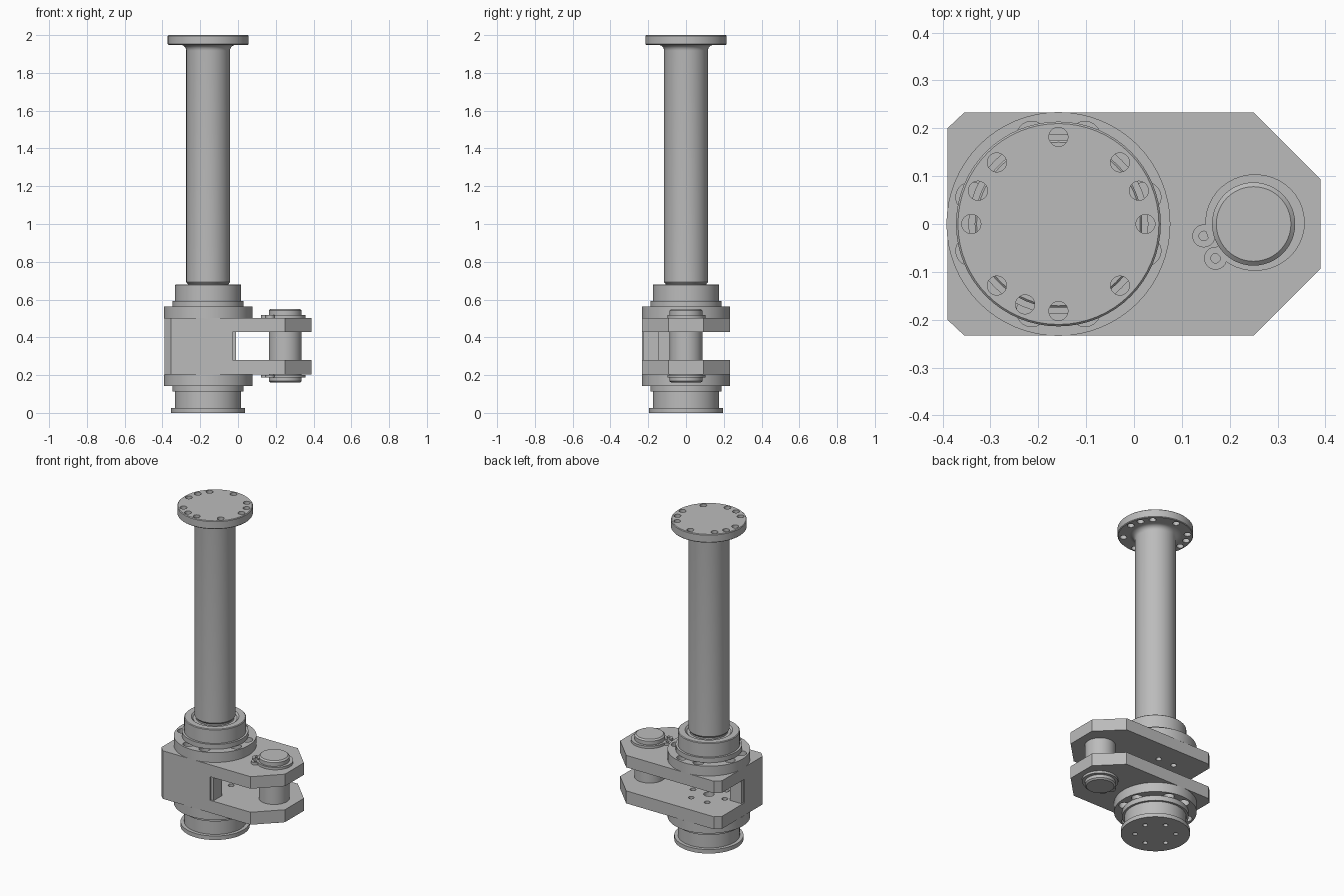
import bpy, bmesh, math
from mathutils import Vector, Matrix

if "Cube" in bpy.data.objects:
    bpy.data.objects.remove(bpy.data.objects["Cube"], do_unlink=True)

AXIS = Vector((-0.158, 0, 0))   # column axis
PIN = Vector((0.25, 0, 0))      # pin axis
MID = 0.354                     # mid height of the fork

steel = bpy.data.materials.new("grey_steel")
steel.use_nodes = True
GREY = (0.5, 0.5, 0.5, 1)
steel.diffuse_color = GREY
steel.node_tree.nodes["Principled BSDF"].inputs["Base Color"].default_value = GREY


def finish(name, bm):
    bmesh.ops.recalc_face_normals(bm, faces=bm.faces)
    mesh = bpy.data.meshes.new(name)
    bm.to_mesh(mesh)
    bm.free()
    mesh.materials.append(steel)
    ob = bpy.data.objects.new(name, mesh)
    bpy.context.scene.collection.objects.link(ob)
    return ob


def lathe(name, profile, centre, steps=64):
    """Spin (radius, height) points into a closed solid."""
    bm = bmesh.new()
    rings = []
    for r, z in profile:
        rings.append([bm.verts.new(centre + Vector((r * math.cos(a), r * math.sin(a), z)))
                      for a in (math.tau * i / steps for i in range(steps))])
    for low, high in zip(rings, rings[1:]):
        for i in range(steps):
            j = (i + 1) % steps
            bm.faces.new((low[i], low[j], high[j], high[i]))
    bm.faces.new(rings[0])
    bm.faces.new(rings[-1])
    return finish(name, bm)


def prism(name, outline, z0, z1):
    bm = bmesh.new()
    face = bm.faces.new([bm.verts.new((x, y, z0)) for x, y in outline])
    out = bmesh.ops.extrude_face_region(bm, geom=[face])
    bmesh.ops.translate(bm, vec=(0, 0, z1 - z0),
                        verts=[v for v in out["geom"] if isinstance(v, bmesh.types.BMVert)])
    return finish(name, bm)


def box(name, x0, x1, y0, y1, z0, z1):
    return prism(name, [(x0, y0), (x1, y0), (x1, y1), (x0, y1)], z0, z1)


def around(centre, radius, degrees):
    return [centre + radius * Vector((math.cos(math.radians(d)), math.sin(math.radians(d)), 0))
            for d in degrees]


def drill(ob, spots, radius, z0, z1):
    """Cut round holes between two heights."""
    bm = bmesh.new()
    for p in spots:
        bmesh.ops.create_cone(bm, cap_ends=True, segments=20, radius1=radius, radius2=radius,
                              depth=z1 - z0,
                              matrix=Matrix.Translation((p.x, p.y, (z0 + z1) / 2)))
    cutter = finish("hole_cutter", bm)
    cutter.hide_render = True
    mod = ob.modifiers.new("holes", "BOOLEAN")
    mod.operation, mod.object, mod.solver = "DIFFERENCE", cutter, "EXACT"
    graph = bpy.context.evaluated_depsgraph_get()
    mesh = bpy.data.meshes.new_from_object(ob.evaluated_get(graph))
    ob.modifiers.clear()
    ob.data = mesh
    bpy.data.objects.remove(cutter, do_unlink=True)


# Tall tube with a filleted top flange
fillet = [(0.146 - 0.03 * math.cos(a), 1.918 + 0.03 * math.sin(a))
          for a in (math.pi / 2 * i / 6 for i in range(7))]
tube = lathe("column_tube", [(0.108, 0.67), (0.108, 0.682), (0.116, 0.692)] + fillet, AXIS)
flange = lathe("top_flange", [(0.21, 1.948), (0.214, 1.952), (0.214, 1.996), (0.21, 2.0)], AXIS)
drill(flange, around(AXIS, 0.182, (0, 22.5, 45, 90, 135, 157.5, 180, 225, 247.5, 270, 315)),
      0.02, 1.9, 2.1)

# Bearing housings above and below the fork
pockets = around(AXIS, 0.191, [q + s for q in (0, 90, 180, 270) for s in (-17, 17)])
upper_ring = lathe("upper_ring", [(0.234, 0.5), (0.234, 0.563)], AXIS)
drill(upper_ring, pockets, 0.032, 0.52, 0.6)
lower_ring = lathe("lower_ring", [(0.234, 0.143), (0.234, 0.202)], AXIS)
drill(lower_ring, pockets, 0.032, 0.1, 0.182)
lathe("upper_housing", [(0.188, 0.563), (0.188, 0.593), (0.175, 0.593), (0.175, 0.677),
                        (0.171, 0.681), (0.135, 0.681), (0.125, 0.672)], AXIS)
lathe("lower_housing", [(0.175, 0.02), (0.175, 0.112), (0.188, 0.112), (0.188, 0.143)], AXIS)
foot = lathe("bottom_flange", [(0.196, 0), (0.196, 0.025)], AXIS)
drill(foot, around(AXIS, 0.115, range(20, 380, 60)), 0.014, -0.1, 0.02)

# Two fork plates with chamfered corners
half = [(0.39, 0.093), (0.25, 0.233), (-0.355, 0.233), (-0.39, 0.2)]
outline = half + [(x, -y) for x, y in reversed(half)]
for name, z0, z1, h0, h1 in (("upper_plate", 0.427, 0.502, 0.4, 0.47),
                             ("lower_plate", 0.202, 0.28, 0.235, 0.3)):
    plate = prism(name, outline, z0, z1)
    drill(plate, [AXIS], 0.03, h0, h1)
    drill(plate, around(AXIS, 0.11, range(0, 360, 60)), 0.017, h0, h1)

# Corner wall joining the plates, with edge strips on its two ends
prism("corner_wall", [(-0.355, -0.233), (-0.03, -0.233), (-0.03, -0.15), (-0.31, -0.15),
                      (-0.31, -0.02), (-0.39, -0.02), (-0.39, -0.2)], 0.28, 0.427)
box("front_wall_strip", -0.03, -0.01, -0.225, -0.145, 0.272, 0.435)
box("side_wall_strip", -0.382, -0.305, -0.02, 0.0, 0.272, 0.435)

# Pin across the fork
lathe("pin", [(0.078, 0.16), (0.087, 0.168), (0.087, 0.542), (0.078, 0.55)], PIN, 48)


# Retaining clips with two drilled ears
def clip_outline():
    gap, steps = math.radians(207), 40
    sweep = [gap + 0.09 + (math.tau - 0.18) * i / steps for i in range(steps + 1)]
    outer = [(PIN.x + 0.003 + 0.104 * math.cos(a), 0.003 + 0.101 * math.sin(a)) for a in sweep]
    inner = [(PIN.x + 0.084 * math.cos(a), 0.084 * math.sin(a)) for a in reversed(sweep)]
    return outer + inner


for side, z0, z1 in (("upper", 0.503, 0.518), ("lower", 0.187, 0.201)):
    prism(side + "_clip", clip_outline(), z0, z1)
    for n, ear in enumerate(around(PIN, 0.107, (193.5, 222))):
        lug = lathe(f"{side}_clip_ear_{n + 1}", [(0.024, z0), (0.024, z1)], ear, 24)
        drill(lug, [ear], 0.01, z0 - 0.05, z1 + 0.05)

# Smooth the round surfaces, keep edges sharp
bpy.ops.object.select_all(action="DESELECT")
for ob in bpy.context.scene.objects:
    if ob.type == "MESH":
        ob.select_set(True)
        bpy.context.view_layer.objects.active = ob
bpy.ops.object.shade_smooth_by_angle(angle=math.radians(30))
